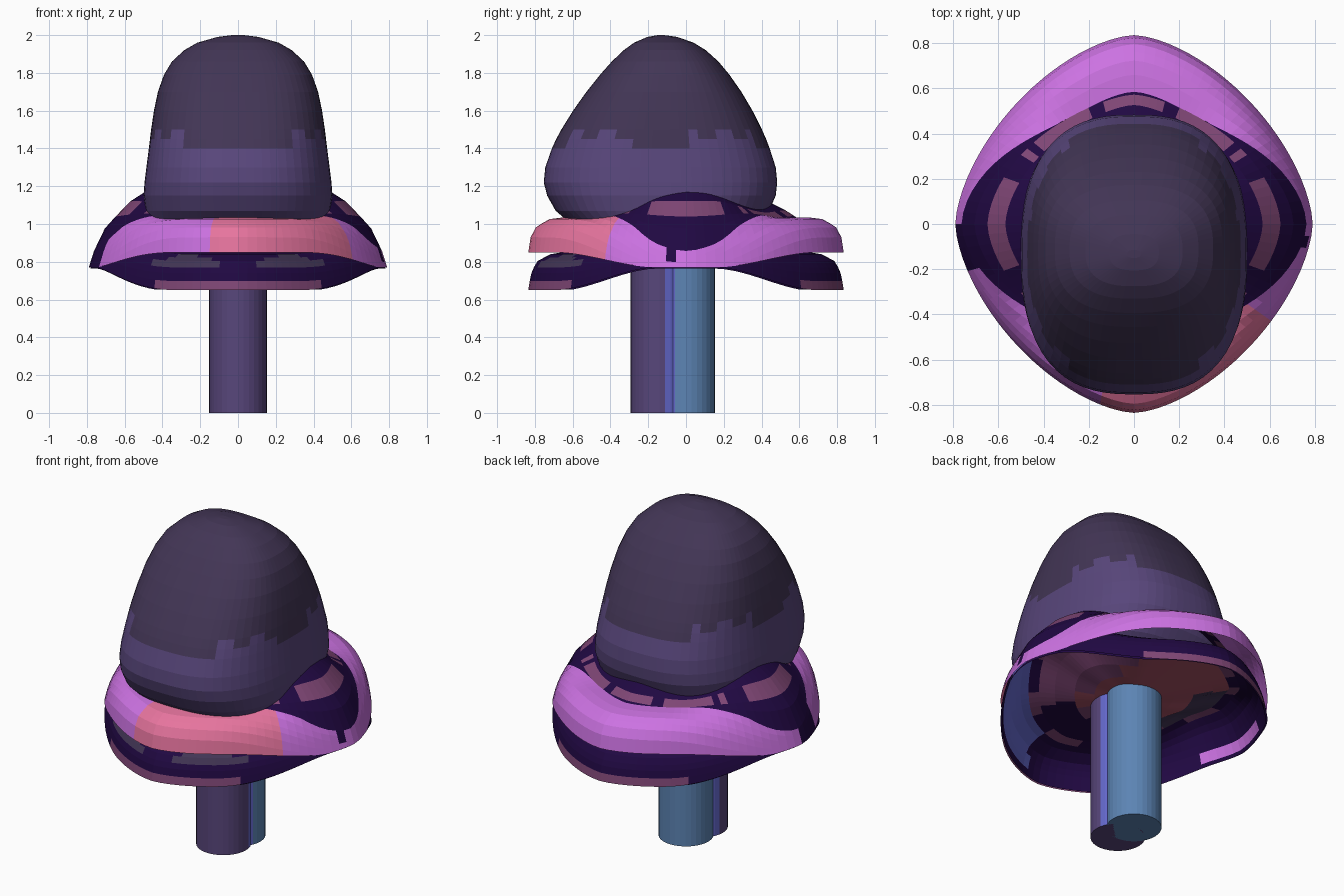
import bpy, math

if "Cube" in bpy.data.objects:
    bpy.data.objects.remove(bpy.data.objects["Cube"])

N = 96          # segments round the hat


def material(name, r, g, b):
    def lin(c):
        c /= 255
        return c / 12.92 if c <= 0.04045 else ((c + 0.055) / 1.055) ** 2.4
    m = bpy.data.materials.new(name)
    m.diffuse_color = (lin(r), lin(g), lin(b), 1)
    m.use_nodes = True
    m.node_tree.nodes["Principled BSDF"].inputs["Base Color"].default_value = m.diffuse_color
    return m


MATS = [material("dusk_purple", 66, 53, 85), material("band_purple", 88, 70, 123),
        material("dark_indigo", 32, 8, 66), material("mauve", 127, 70, 117),
        material("orchid", 204, 114, 226), material("rose", 230, 116, 158),
        material("steel_blue", 92, 132, 180), material("periwinkle", 100, 104, 204),
        material("dull_rose", 166, 80, 100)]
DUSK, BAND, INDIGO, MAUVE, ORCHID, ROSE, BLUE, PERI, DULL = range(9)


def loft(name, rings, color, caps=False):
    """Skin a list of closed rings; color(row, centre) picks the material."""
    n = len(rings[0])
    verts = [p for ring in rings for p in ring]
    faces, idx = [], []
    for r in range(len(rings) - 1):
        for i in range(n):
            j = (i + 1) % n
            f = (r * n + i, r * n + j, (r + 1) * n + j, (r + 1) * n + i)
            c = [sum(verts[v][k] for v in f) / 4 for k in range(3)]
            faces.append(f)
            idx.append(color(r, c))
    if caps:
        faces.append(tuple(reversed(range(n))))
        faces.append(tuple(range(len(verts) - n, len(verts))))
        idx += [color(0, verts[0]), color(len(rings) - 2, verts[-1])]
    me = bpy.data.meshes.new(name)
    me.from_pydata(verts, [], faces)
    for m in MATS:
        me.materials.append(m)
    me.polygons.foreach_set("material_index", idx)
    ob = bpy.data.objects.new(name, me)
    bpy.context.collection.objects.link(ob)
    return ob


def interp(table, x):
    for a, b in zip(table, table[1:]):
        if x <= b[0]:
            t = (x - a[0]) / (b[0] - a[0])
            return a[1] + (b[1] - a[1]) * t
    return table[-1][1]


def superellipse(th, n):
    c, s = math.cos(th), math.sin(th)
    k = (abs(c) ** n + abs(s) ** n) ** (-1 / n)
    return c * k, s * k


def shell_point(th, f, ends, sides, inset=0.0):
    """Point on a brim shell at outline fraction f, dipping between ends and sides."""
    ux, uy = superellipse(th, 1.6)
    t = min(1, max(0, (abs(uy) - 0.18) / 0.66))
    w = t * t * (3 - 2 * t)
    z = interp(sides, f) * (1 - w) + interp(ends, f) * w
    q = f * (1 - inset)
    return (0.79 * ux * q, 0.835 * uy * q, z - inset * 0.5)


def angle(c):
    return math.degrees(math.atan2(c[1] / 0.835, c[0] / 0.79))


ANGLES = [2 * math.pi * i / N for i in range(N)]

# Upper brim: rolled orchid rim front and back, dashed indigo inside
UP_ENDS = [(0, 1.18), (0.45, 1.13), (0.58, 1.10), (0.7, 1.035), (0.78, 1.035),
           (0.87, 1.025), (0.95, 0.985), (0.985, 0.93), (1, 0.85)]
UP_SIDES = [(0, 1.23), (0.5, 1.22), (0.62, 1.19), (0.75, 1.10), (0.89, 0.98),
            (0.96, 0.87), (1, 0.77)]


def upper_fractions(th):
    c = abs(math.cos(th))
    edge = 0.70 + 0.265 * c ** 4
    hi, lo = 0.685 + 0.135 * c * c, 0.63 + 0.09 * c * c
    rim = [1 - (1 - edge) * t for t in (0, 0.05, 0.16, 0.3, 0.45, 0.7, 1)]
    return rim + [(edge + hi) / 2, hi, lo, 0.55, 0.45, 0.3]


def upper_color(r, c):
    a = angle(c)
    if r < 6:
        if -180 < a < -165 or -9 < a < -2 and r > 2:
            return INDIGO
        return ROSE if -102 < a < -35 else ORCHID
    if r == 8:
        q = min(abs(a), 180 - abs(a))
        if q < 19 or 30 < q < 34 or 37 < q < 66 or q > 74:
            return MAUVE
    return INDIGO


cols = [[shell_point(t, f, UP_ENDS, UP_SIDES) for f in upper_fractions(t)] for t in ANGLES]
loft("upper_brim", list(zip(*cols)), upper_color)

# Lower brim: indigo flaps drooping front and back
LOW_ENDS = [(0, 0.83), (0.6, 0.85), (0.75, 0.855), (0.86, 0.84), (0.95, 0.80),
            (0.985, 0.73), (1, 0.65)]
LOW_SIDES = [(0, 0.83), (0.4, 0.87), (0.65, 0.97), (0.78, 1.0), (0.89, 0.955),
             (0.96, 0.86), (1, 0.77)]
FR = [1, 0.991, 0.98, 0.965, 0.94, 0.9, 0.86, 0.80, 0.72, 0.6, 0.45, 0.3, 0.15, 0.01]


def lower_color(r, c):
    a = angle(c)
    q = min(abs(a), 180 - abs(a))
    if r == 0 and q > 52:
        return MAUVE
    if a < 0 and 3 <= r <= 5 and abs(q - 66) < 17 - 6 * (r - 3):
        return DUSK
    return INDIGO


def lining_color(r, c):
    x, y, z = c
    if r < 1:
        return INDIGO
    if r < 7:                      # inside of the flaps
        if x < -0.6 and abs(y) < 0.25 and r < 3:
            return ORCHID
        return PERI if x > 0.12 else INDIGO
    if r == 7:                     # dashes
        return MAUVE if int(angle(c) + 180) % 40 < 20 else INDIGO
    if x < -0.3 and -0.25 < y < 0.25:
        return DUSK
    if y < -0.3 and x < 0.3:
        return INDIGO
    return DULL if x < 0.22 and y > -0.25 else MAUVE


loft("lower_brim", [[shell_point(t, f, LOW_ENDS, LOW_SIDES) for t in ANGLES] for f in FR],
     lower_color)
lining = loft("brim_lining", [[shell_point(t, f, LOW_ENDS, LOW_SIDES, 0.012) for t in ANGLES]
                              for f in FR], lining_color)
for v in lining.data.vertices:      # keep the lining inside the rim
    v.co.z = max(v.co.z, 0.652)

# Crown: rounded-box sections (z, half width, front y, back y)
CROWN = [(0.96, 0.43, -0.54, 0.32), (1.01, 0.475, -0.62, 0.39), (1.07, 0.49, -0.69, 0.44),
         (1.15, 0.50, -0.735, 0.475), (1.22, 0.495, -0.753, 0.483), (1.30, 0.485, -0.745, 0.475),
         (1.40, 0.472, -0.71, 0.443), (1.45, 0.466, -0.687, 0.424), (1.50, 0.46, -0.66, 0.402),
         (1.60, 0.445, -0.598, 0.352), (1.70, 0.424, -0.527, 0.293), (1.79, 0.392, -0.455, 0.23),
         (1.86, 0.35, -0.393, 0.172), (1.92, 0.285, -0.33, 0.105), (1.96, 0.215, -0.275, 0.04),
         (1.99, 0.11, -0.205, -0.045), (2.0, 0.03, -0.15, -0.115)]


def crown_ring(z, hx, y0, y1):
    pts = []
    for i in range(72):
        ux, uy = superellipse(2 * math.pi * i / 72, 2.6)
        pts.append((hx * ux, (y0 + y1) / 2 + (y1 - y0) / 2 * uy, z))
    return pts


def crown_color(r, c):
    if r < 6:
        return BAND
    corner = abs(c[0]) > 0.28 and not -0.3 < c[1] < 0.02
    if r == 6 and corner:
        return BAND
    if r == 7 and corner and math.sin(c[1] * 40) > 0:
        return BAND
    return DUSK


loft("crown", [crown_ring(*s) for s in CROWN], crown_color, caps=True)


# Post: two overlapping round columns
def column(name, cy, color):
    def ring(z):
        return [(0.153 * math.cos(2 * math.pi * i / 32),
                 cy + 0.153 * math.sin(2 * math.pi * i / 32), z) for i in range(32)]
    loft(name, [ring(0), ring(0.85)], color, caps=True)


column("front_post", -0.14, lambda r, c: PERI if c[1] > -0.11 and c[2] > 0.1 else BAND)
column("back_post", 0.0, lambda r, c: PERI if c[1] < -0.05 else BLUE)
